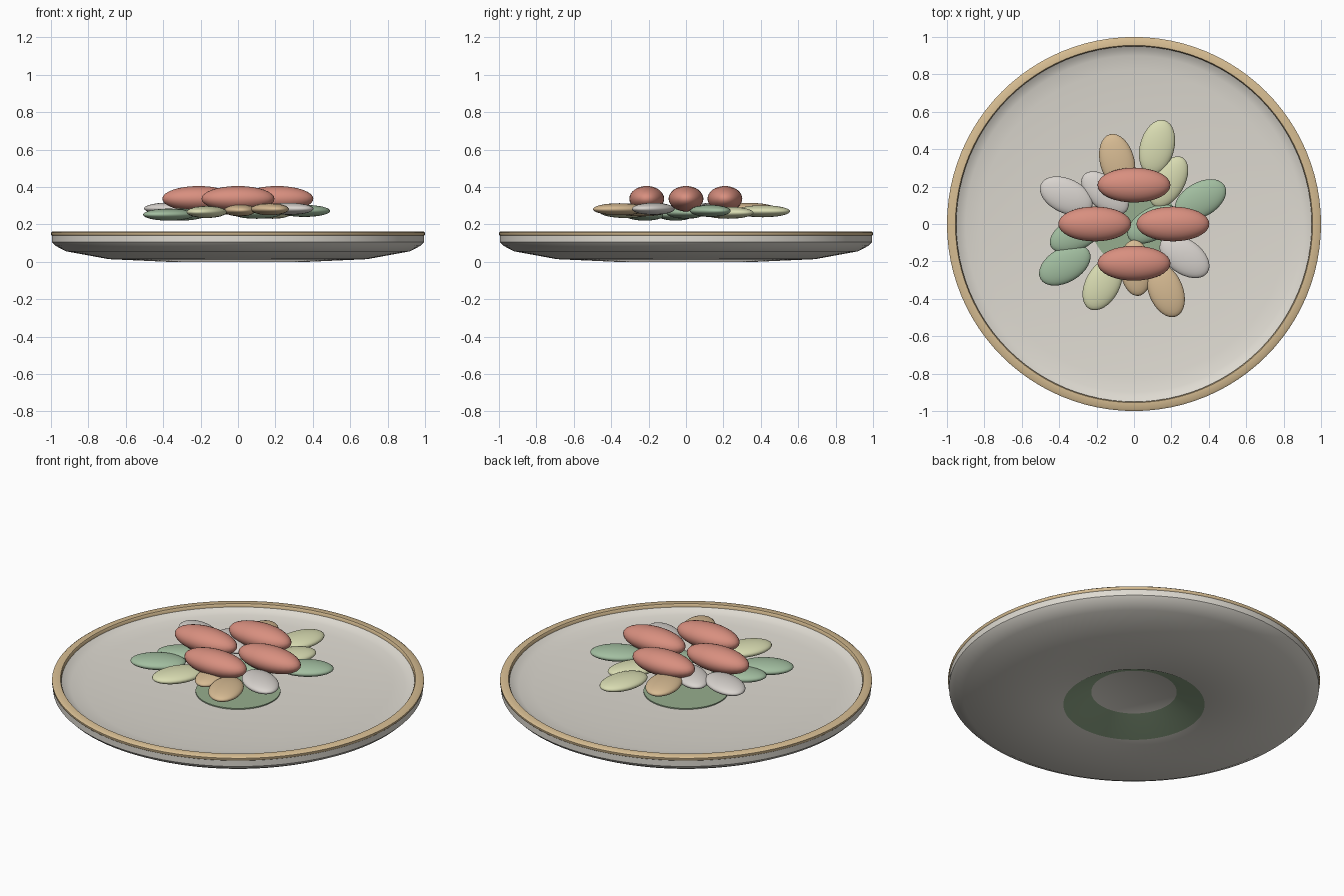
import bpy, bmesh, math

if "Cube" in bpy.data.objects:
    bpy.data.objects.remove(bpy.data.objects["Cube"])


def mat(name, r, g, b):
    lin = lambda c: ((c / 255 + 0.055) / 1.055) ** 2.4
    m = bpy.data.materials.new(name)
    m.diffuse_color = (lin(r), lin(g), lin(b), 1)
    m.use_nodes = True
    m.node_tree.nodes["Principled BSDF"].inputs["Base Color"].default_value = m.diffuse_color
    return m


WHITE = mat("plate_white", 222, 218, 209)
TAN = mat("rim_tan", 215, 189, 146)
DISC = mat("base_green", 150, 174, 142)
GREEN = mat("leaf_green", 162, 190, 160)
LIME = mat("pale_green", 217, 220, 178)
SAND = mat("sand", 215, 187, 147)
PALE = mat("pale_grey", 217, 212, 207)
RED = mat("salmon", 216, 143, 127)


def finish(name, bm, mats, angle):
    bmesh.ops.recalc_face_normals(bm, faces=bm.faces)
    me = bpy.data.meshes.new(name)
    bm.to_mesh(me)
    bm.free()
    for m in mats:
        me.materials.append(m)
    me.shade_smooth()
    me.set_sharp_from_angle(angle=math.radians(angle))
    ob = bpy.data.objects.new(name, me)
    bpy.context.collection.objects.link(ob)
    return ob


def lathe(name, profile, mats, slots=None, n=96, angle=30):
    """Spin (r, z) points round z; slots maps a segment number to a material."""
    bm = bmesh.new()
    rings = []
    for r, z in profile:
        k = 1 if r == 0 else n
        rings.append([bm.verts.new((r * math.cos(2 * math.pi * i / n),
                                    r * math.sin(2 * math.pi * i / n), z)) for i in range(k)])
    for s, (a, b) in enumerate(zip(rings, rings[1:])):
        for i in range(n):
            j = (i + 1) % n
            vs = [a[i % len(a)], a[j % len(a)], b[j % len(b)], b[i % len(b)]]
            f = bm.faces.new(list(dict.fromkeys(vs)))
            f.material_index = (slots or {}).get(s, 0)
    return finish(name, bm, mats, angle)


def ellipsoid(name, centre, half, turn, m):
    bm = bmesh.new()
    bmesh.ops.create_uvsphere(bm, u_segments=32, v_segments=16, radius=1)
    bmesh.ops.scale(bm, vec=half, verts=bm.verts)
    ob = finish(name, bm, [m], 180)
    ob.location = centre
    ob.rotation_euler = (0, 0, math.radians(turn))
    return ob


# shallow dish with a green recessed foot underneath
lathe("plate", [(0, 0.077), (0.23, 0.077), (0.38, 0.0), (0.69, 0.014), (0.92, 0.056),
                (0.975, 0.085), (0.995, 0.105), (0.995, 0.14), (0.95, 0.145), (0.93, 0.132),
                (0.90, 0.122), (0.82, 0.113), (0.65, 0.10), (0.38, 0.088), (0.2, 0.085), (0, 0.085)],
      [WHITE, DISC], {1: 1})

# tan band round the edge
lathe("plate_rim", [(0.95, 0.135), (0.99, 0.135), (1.0, 0.145), (1.0, 0.156), (0.99, 0.163),
                    (0.955, 0.163), (0.95, 0.155), (0.95, 0.135)], [TAN], angle=50)

# green disc in the middle of the dish
lathe("centre_disc", [(0, 0.0835), (0.228, 0.0835), (0.228, 0.092), (0, 0.092)], [DISC])

# outer leaves: x, y, z, turn, colour
outer = [(0.355, 0.130, 0.272, 30, GREEN), (0.123, 0.410, 0.270, 75, LIME),
         (-0.090, 0.335, 0.283, 105, SAND), (-0.362, 0.150, 0.285, 155, PALE),
         (-0.370, -0.220, 0.252, 30, GREEN), (-0.168, -0.322, 0.266, 62, LIME),
         (0.170, -0.355, 0.281, 112, SAND), (0.270, -0.175, 0.283, 145, PALE)]
for i, (x, y, z, t, m) in enumerate(outer):
    ellipsoid(f"outer_leaf_{i + 1}", (x, y, z), (0.15, 0.092, 0.032), t, m)

# inner leaves, mostly under the topping
inner = [(0.10, 0.00, 0.262, 30, GREEN), (0.185, 0.225, 0.262, 60, LIME),
         (0.01, -0.235, 0.275, 95, SAND), (-0.155, 0.165, 0.28, 140, PALE),
         (-0.31, -0.055, 0.252, 25, GREEN)]
for i, (x, y, z, t, m) in enumerate(inner):
    ellipsoid(f"inner_leaf_{i + 1}", (x, y, z), (0.15, 0.085, 0.032), t, m)

# four salmon pieces on top
for i, (x, y) in enumerate([(-0.21, 0), (0.208, 0), (0, 0.208), (0, -0.21)]):
    ellipsoid(f"topping_{i + 1}", (x, y, 0.337), (0.195, 0.093, 0.068), 0, RED)
